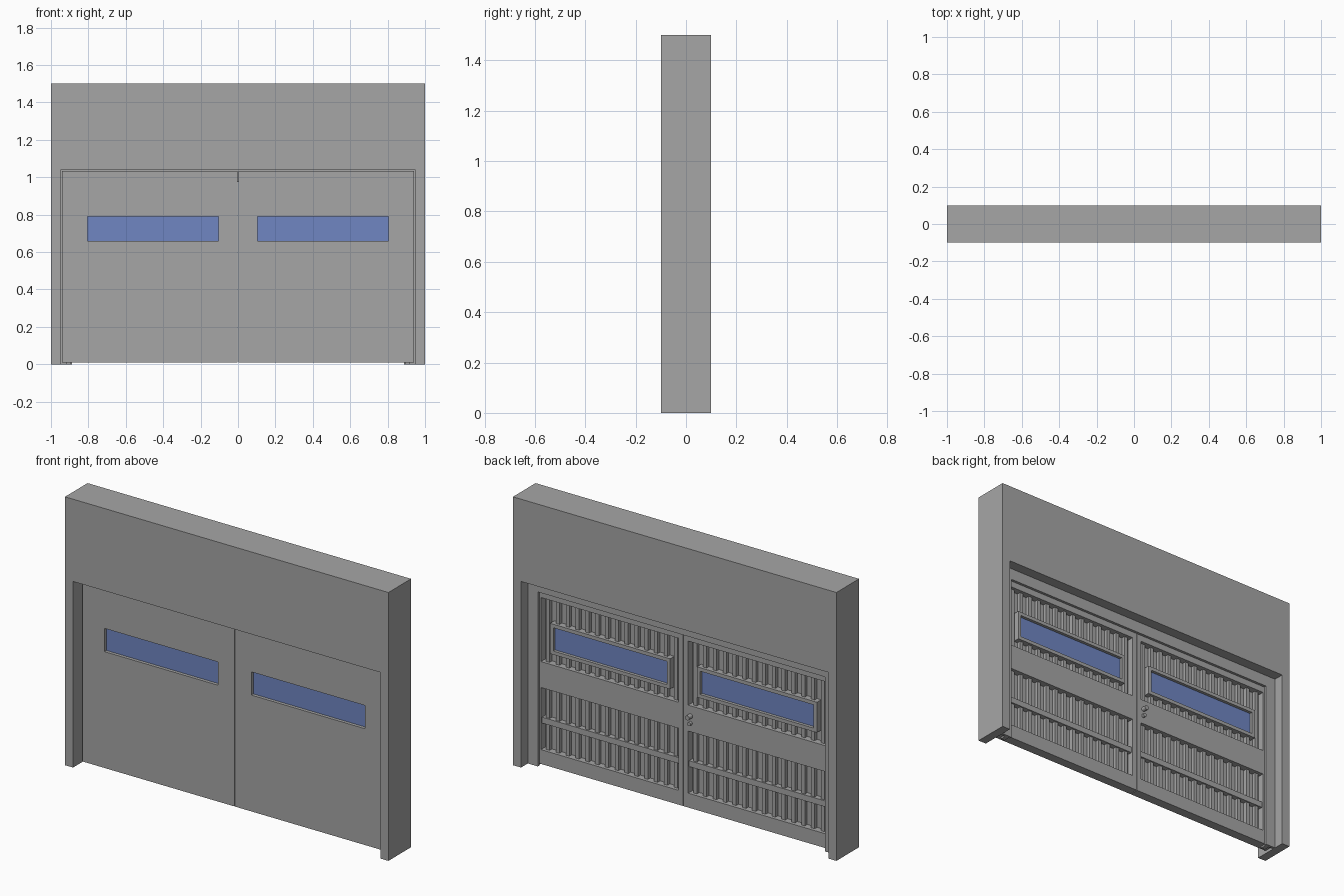
import bpy, bmesh, math

if "Cube" in bpy.data.objects:
    bpy.data.objects.remove(bpy.data.objects["Cube"])

def material(name, rgb):
    m = bpy.data.materials.new(name)
    m.diffuse_color = (*rgb, 1)
    m.use_nodes = True
    m.node_tree.nodes["Principled BSDF"].inputs["Base Color"].default_value = m.diffuse_color
    return m

GREY = material("grey_metal", (0.38, 0.38, 0.38))
BLUE = material("blue_glass", (0.16, 0.24, 0.54))

def finish(name, bm, mat=GREY):
    bmesh.ops.recalc_face_normals(bm, faces=bm.faces)
    me = bpy.data.meshes.new(name)
    bm.to_mesh(me)
    bm.free()
    me.materials.append(mat)
    ob = bpy.data.objects.new(name, me)
    bpy.context.collection.objects.link(ob)
    return ob

def prism(bm, outline, y0, y1):
    """Extrude an x-z outline from y0 to y1."""
    face = bm.faces.new([bm.verts.new((x, y0, z)) for x, z in outline])
    ext = bmesh.ops.extrude_face_region(bm, geom=[face], use_keep_orig=True)
    moved = [v for v in ext["geom"] if isinstance(v, bmesh.types.BMVert)]
    bmesh.ops.translate(bm, verts=moved, vec=(0, y1 - y0, 0))

def rect(x0, x1, z0, z1):
    return [(x0, z0), (x1, z0), (x1, z1), (x0, z1)]

def portal(name, xo, xi, zo, zi, y0, y1):
    """Upside-down U shape standing on the ground."""
    bm = bmesh.new()
    prism(bm, [(-xo, 0), (-xi, 0), (-xi, zi), (xi, zi), (xi, 0),
               (xo, 0), (xo, zo), (-xo, zo)], y0, y1)
    return finish(name, bm)

def ring(name, outer, inner, y0, y1):
    """Rectangular frame with a rectangular hole."""
    bm = bmesh.new()
    loops = [[bm.verts.new((x, y, z)) for x, z in rect(*r)]
             for r, y in ((outer, y0), (inner, y0), (inner, y1), (outer, y1))]
    for a, b in zip(loops, loops[1:] + loops[:1]):
        for i in range(4):
            j = (i + 1) % 4
            bm.faces.new((a[i], a[j], b[j], b[i]))
    return finish(name, bm)

def boxes(name, rects, y0, y1, mat=GREY):
    bm = bmesh.new()
    for r in rects:
        prism(bm, rect(*r), y0, y1)
    return finish(name, bm, mat)

# Wall with door opening, and the frame behind the leaves
portal("wall", 1.0, 0.95, 1.5, 1.04, -0.1, 0.1)
portal("door_frame", 0.95, 0.888, 1.04, 0.975, 0.025, 0.04)

# Door stops at the foot of the frame
for s, side in ((-1, "left"), (1, "right")):
    x0, x1 = sorted((s * 0.895, s * 0.92))
    boxes(f"{side}_frame_foot", [(x0, x1, 0, 0.012)], -0.01, 0.025)

FRONT, SKIN, BACK = -0.03, -0.015, 0.024
WIN = (0.103, 0.805, 0.66, 0.79)
WIN_FRAME = (0.083, 0.825, 0.64, 0.81)
RECESS = (0.03, 0.88, 0.09, 0.94)

for s, side in ((-1, "left"), (1, "right")):
    def flip(r):
        x0, x1 = sorted((s * r[0], s * r[1]))
        return (x0, x1, r[2], r[3])

    leaf = (0.002, 0.942, 0.01, 1.033)
    # Front sheet with window hole, and perimeter stiles and rails
    ring(f"{side}_front_sheet", flip(leaf), flip(WIN), FRONT, SKIN)
    ring(f"{side}_leaf_border", flip(leaf), flip(RECESS), SKIN, BACK)

    # Lock band and lower cross rail
    boxes(f"{side}_lock_band", [flip((0.03, 0.88, 0.437, 0.582))], SKIN, BACK)
    boxes(f"{side}_cross_rail", [flip((0.03, 0.88, 0.235, 0.268))], SKIN, 0.015)

    # Window trim and glass
    ring(f"{side}_window_trim", flip(WIN_FRAME), flip(WIN), SKIN, 0.022)
    boxes(f"{side}_window_glass", [flip(WIN)], -0.012, 0.005, BLUE)

    # Vertical stiffening ribs, interrupted by the window and rails
    ribs = []
    count, width = 14, 0.022
    pitch = (RECESS[1] - RECESS[0]) / count
    for i in range(count):
        x = RECESS[0] + (i + 0.5) * pitch
        a, b = x - width / 2, x + width / 2
        spans = [(0.09, 0.235), (0.268, 0.437)]
        if b > WIN_FRAME[0] and a < WIN_FRAME[1]:
            spans += [(0.582, 0.64), (0.81, 0.94)]
        else:
            spans += [(0.582, 0.94)]
        ribs += [flip((a, b, z0, z1)) for z0, z1 in spans]
    boxes(f"{side}_ribs", ribs, SKIN, 0.006)

# Door knob and lock cylinder on the back of one leaf
for name, z, r, depth in (("door_knob", 0.525, 0.013, 0.03),
                          ("lock_cylinder", 0.485, 0.011, 0.015)):
    bpy.ops.mesh.primitive_cylinder_add(
        vertices=16, radius=r, depth=depth,
        location=(-0.045, BACK + depth / 2, z), rotation=(math.pi / 2, 0, 0))
    ob = bpy.context.object
    ob.name = name
    ob.data.materials.append(GREY)
    bpy.ops.object.shade_smooth_by_angle()
